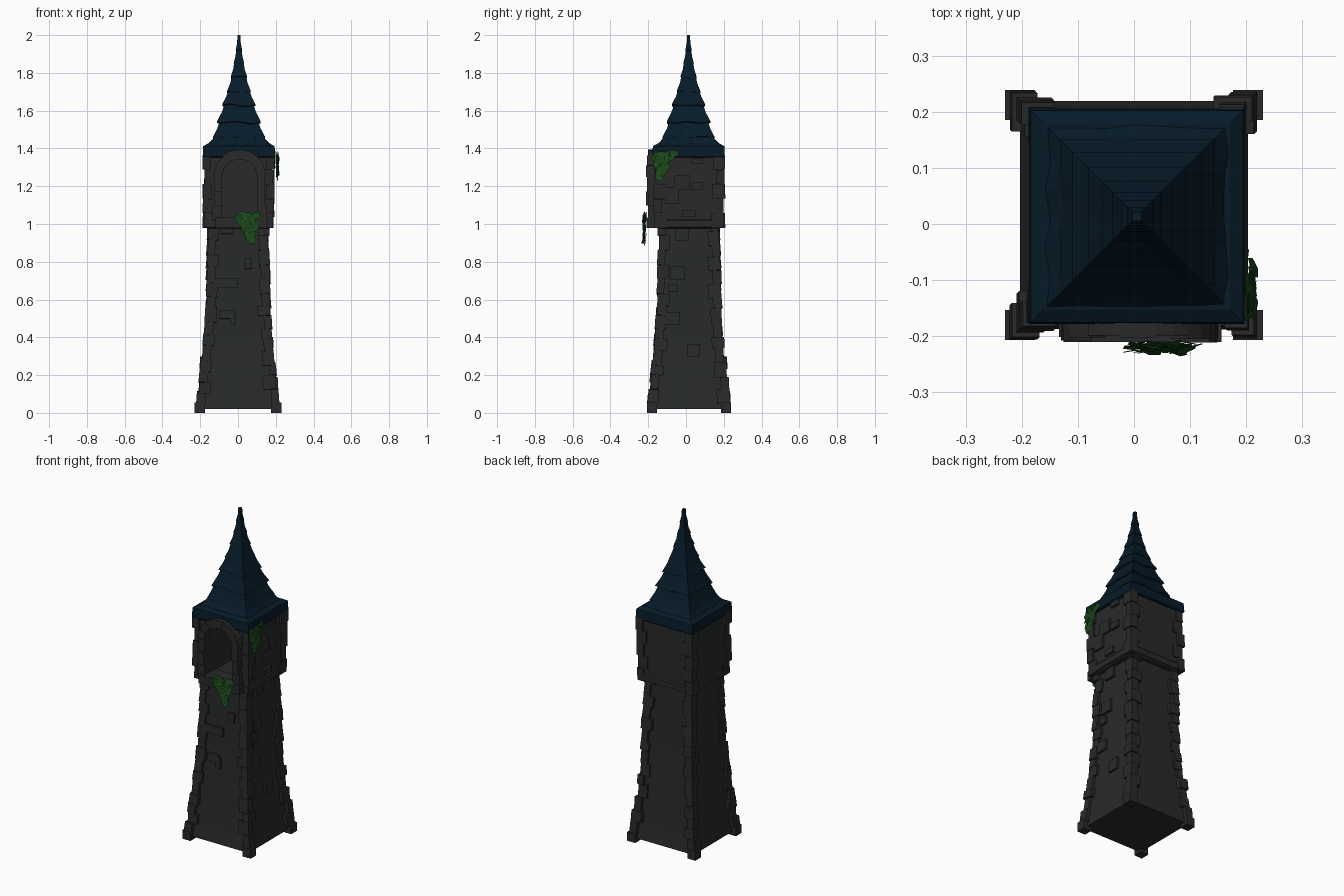
import bpy, bmesh, math, random
from mathutils import Vector, Matrix, Euler

if "Cube" in bpy.data.objects:
    bpy.data.objects.remove(bpy.data.objects["Cube"])

random.seed(4)
CY = 0.016  # tower axis in y


def material(name, rgb):
    m = bpy.data.materials.new(name)
    m.diffuse_color = (*rgb, 1)
    m.use_nodes = True
    m.node_tree.nodes["Principled BSDF"].inputs["Base Color"].default_value = m.diffuse_color
    return m


STONE = material("dark_stone", (0.021, 0.023, 0.022))
SLATE = material("blue_slate", (0.002, 0.011, 0.022))
LEAF = material("ivy_green", (0.011, 0.062, 0.011))


def finish(bm, name, mat):
    bmesh.ops.recalc_face_normals(bm, faces=bm.faces)
    me = bpy.data.meshes.new(name)
    bm.to_mesh(me)
    bm.free()
    ob = bpy.data.objects.new(name, me)
    bpy.context.collection.objects.link(ob)
    me.materials.append(mat)
    return ob


def box(bm, centre, size, rot=(0, 0, 0)):
    mat = Matrix.Translation(centre) @ Euler(rot).to_matrix().to_4x4() @ Matrix.Diagonal((*size, 1))
    bmesh.ops.create_cube(bm, size=1, matrix=mat)


def prism(bm, pts, y0, y1):
    a = [bm.verts.new((x, y0, z)) for x, z in pts]
    b = [bm.verts.new((x, y1, z)) for x, z in pts]
    bm.faces.new(a)
    bm.faces.new(b[::-1])
    n = len(pts)
    for i in range(n):
        bm.faces.new((a[i], a[(i + 1) % n], b[(i + 1) % n], b[i]))


def square_loft(bm, profile, segs=1, jitter=0.0, cx=0.0, cy=CY):
    """Square rings from (half width, z) pairs; the two lowest rings can be ragged."""
    rag = [random.uniform(-1, 0.6) * jitter for _ in range(4 * segs)]
    rings = []
    for k, (h, z) in enumerate(profile):
        ring = []
        for i in range(4 * segs):
            side, t = divmod(i, segs)
            t = -1 + 2 * t / segs
            x, y = [(t, -1), (1, t), (-t, 1), (-1, -t)][side]
            ring.append(bm.verts.new((cx + x * h, cy + y * h, z + (rag[i] if k < 2 else 0))))
        rings.append(ring)
    n = 4 * segs
    for a, b in zip(rings, rings[1:]):
        for i in range(n):
            bm.faces.new((a[i], a[(i + 1) % n], b[(i + 1) % n], b[i]))
    bm.faces.new(rings[0][::-1])
    bm.faces.new(rings[-1])


# Flared shaft
WALL = [(0.203, 0.02), (0.192, 0.1), (0.179, 0.22), (0.167, 0.38), (0.156, 0.58), (0.149, 0.8), (0.146, 1.0)]


def wall_half(z):
    for (h0, z0), (h1, z1) in zip(WALL, WALL[1:]):
        if z <= z1:
            return h0 + (h1 - h0) * max(0, (z - z0) / (z1 - z0))
    return WALL[-1][0]


bm = bmesh.new()
square_loft(bm, WALL)
finish(bm, "shaft", STONE)

# Corner stones of the shaft and of the upper chamber
bm = bmesh.new()
for sx in (-1, 1):
    for sy in (-1, 1):
        def corner(cx, outer, z0, z1, wx, wy, lean):
            box(bm, (cx + sx * (outer - wx / 2), CY + sy * (outer - wy / 2), (z0 + z1) / 2), (wx, wy, z1 - z0),
                (sy * lean, -sx * lean, 0))
        box(bm, (sx * 0.203, CY + sy * 0.196, 0.027), (0.054, 0.054, 0.054))
        z, k = 0.05, 0
        while z < 0.97:
            h = min(random.uniform(0.05, 0.085), 0.985 - z)
            long, short = random.uniform(0.055, 0.07), random.uniform(0.038, 0.05)
            wx, wy = (long, short) if k % 2 else (short, long)
            out = wall_half(z + h / 2) + random.uniform(0.009, 0.021) + (0.006 if z < 0.25 else 0)
            corner(0, out, z, z + h, wx, wy, random.uniform(0.03, 0.1))
            z, k = z + h, k + 1
        for k in range(5):
            z = 0.98 + k * 0.077
            wx, wy = (0.065, 0.045) if k % 2 else (0.045, 0.065)
            corner(0.004, random.uniform(0.182, 0.192), z, z + 0.076, wx, wy, random.uniform(-0.03, 0.03))
finish(bm, "corner_stones", STONE)

# Upper chamber, hollowed through the arched opening
AX, R_IN, R_OUT, SPRING = 0.008, 0.093, 0.145, 1.25
bm = bmesh.new()
square_loft(bm, [(0.165, 0.975), (0.177, 0.99), (0.177, 1.37)], cx=0.003)
chamber = finish(bm, "upper_chamber", STONE)
bm = bmesh.new()
arch = [(AX - R_IN, 1.03), (AX + R_IN, 1.03)]
arch += [(AX + R_IN * math.cos(a), SPRING + R_IN * math.sin(a)) for a in (math.pi * i / 10 for i in range(11))]
prism(bm, arch, -0.3, 0.14)
cutter = finish(bm, "opening_cutter", STONE)
cutter.hide_render = True
mod = chamber.modifiers.new("opening", "BOOLEAN")
mod.operation, mod.solver, mod.object = "DIFFERENCE", "EXACT", cutter
bpy.context.view_layer.objects.active = chamber
bpy.ops.object.modifier_apply(modifier="opening")
bpy.data.objects.remove(cutter)

# Ledge at the foot of the chamber
bm = bmesh.new()
square_loft(bm, [(0.17, 0.98), (0.183, 0.985), (0.183, 1.018), (0.177, 1.025)], cx=0.003)
finish(bm, "chamber_ledge", STONE)

# Arch surround: jambs, wedge stones and sill
bm = bmesh.new()
for s in (-1, 1):
    for k in range(3):
        z0 = 1.02 + k * (SPRING - 1.02) / 3
        z1 = z0 + (SPRING - 1.02) / 3
        out = R_OUT - random.uniform(0, 0.012)
        prism(bm, [(AX + s * R_IN, z0), (AX + s * out, z0), (AX + s * out, z1), (AX + s * R_IN, z1)],
              -0.198 - random.uniform(0, 0.014), -0.12)
for k in range(7):
    a0, a1 = math.pi * k / 7, math.pi * (k + 1) / 7
    am, out = (a0 + a1) / 2, R_OUT - random.uniform(0, 0.008)
    pts = [(R_IN, a0), (out, a0), (out, am), (out, a1), (R_IN, a1), (R_IN, am)]
    prism(bm, [(AX + r * math.cos(a), SPRING + r * math.sin(a)) for r, a in pts],
          -0.198 - random.uniform(0, 0.014), -0.12)
box(bm, (0.018, -0.155, 1.007), (0.275, 0.11, 0.055))
finish(bm, "arch_surround", STONE)

# Loose raised stones on the front and right walls: (along, z, width, height)
bm = bmesh.new()
front = [(-0.065, 0.685, 0.13, 0.05), (0.055, 0.79, 0.04, 0.055), (-0.06, 0.52, 0.075, 0.045),
         (-0.025, 0.495, 0.03, 0.06), (-0.06, 0.965, 0.06, 0.035)]
right = [(-0.045, 0.74, 0.075, 0.075), (-0.07, 0.5, 0.07, 0.065), (0.04, 0.33, 0.07, 0.07), (-0.02, 0.945, 0.07, 0.07),
         (-0.07, 0.66, 0.05, 0.04), (-0.02, 1.22, 0.08, 0.075), (-0.075, 1.15, 0.07, 0.09),
         (0.015, 1.055, 0.07, 0.035), (0.06, 1.2, 0.06, 0.04), (0.06, 1.335, 0.06, 0.03)]
for u, z, w, h in front:
    box(bm, (u, CY - wall_half(z), z), (w, 0.03, h), (-0.06, 0, 0))
for u, z, w, h in right:
    half = 0.18 if z > 1 else wall_half(z)
    box(bm, (half, u, z), (0.028, w, h), (0, 0 if z > 1 else -0.06, 0))
finish(bm, "raised_stones", STONE)

# Spire roof: eave band and overlapping ragged tiers with clear lips
ROOF = dict(cx=0.005, cy=0.0135)
bm = bmesh.new()
square_loft(bm, [(0.187, 1.352), (0.192, 1.357), (0.189, 1.412), (0.166, 1.425)], **ROOF)
tiers = [(0.164, 1.42, 0.124, 1.475, 6), (0.137, 1.458, 0.1, 1.55, 5), (0.115, 1.54, 0.072, 1.645, 5),
         (0.087, 1.632, 0.054, 1.715, 4), (0.062, 1.702, 0.036, 1.79, 3), (0.043, 1.778, 0.024, 1.86, 2),
         (0.028, 1.85, 0.014, 1.93, 1), (0.017, 1.92, 0.008, 2.0, 1)]
for h0, z0, h1, z1, n in tiers:
    square_loft(bm, [(h0 - 0.008, z0 - 0.004), (h0, z0), ((h0 + h1) / 2 - 0.003, (z0 + z1) / 2), (h1, z1)],
                n, 0.01 if n > 1 else 0, **ROOF)
finish(bm, "spire_roof", SLATE)


# Ivy: drapes of small flat leaves, wide above and pointed below
def ivy(name, place, lo, hi, tip, top, bottom, count):
    bm = bmesh.new()
    for _ in range(count):
        t = random.random() ** 1.4
        a, b = lo + (tip - lo) * t, hi + (tip - hi) * t
        loc, yaw = place(random.uniform(a, b), random.uniform(0, 0.016), top + (bottom - top) * t)
        rot = Euler((random.uniform(-0.4, 0.1), random.uniform(-0.3, 0.3), random.uniform(-0.3, 0.3)))
        m = Matrix.Translation(loc) @ Matrix.Rotation(yaw, 4, "Z") @ rot.to_matrix().to_4x4()
        s = random.uniform(0.014, 0.021)
        bm.faces.new([bm.verts.new(m @ Vector((x * s, 0, z * s)))
                      for x, z in ((-0.8, 0.8), (0.8, 0.8), (0.9, -0.4), (0, -1.1), (-0.9, -0.4))])
    finish(bm, name, LEAF)


ivy("ivy_front", lambda u, d, z: (Vector((u, -0.212 - d, z)), 0), -0.015, 0.115, 0.075, 1.05, 0.895, 60)
ivy("ivy_right", lambda u, d, z: (Vector((0.2 + d, u, z)), math.pi / 2), -0.18, -0.055, -0.14, 1.38, 1.23, 60)
